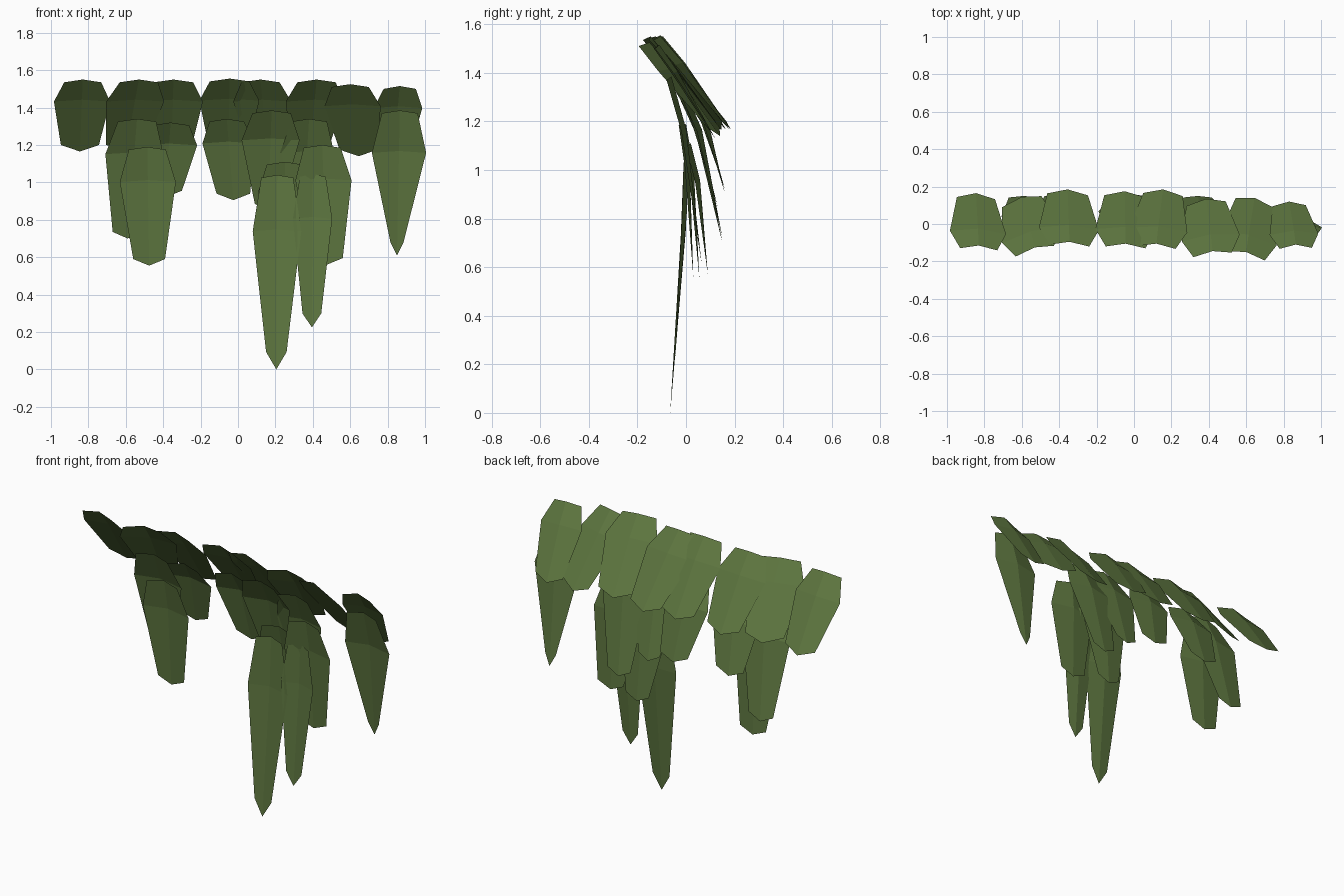
import bpy

green = bpy.data.materials.new("leaf_green")
green.diffuse_color = (0.11, 0.18, 0.05, 1)

FOLD = 0.02  # how far the centre crease bulges to the back


def leaf(name, x_top, x_tip, z_top, z_tip, half, low_half, ys, yaw=0.0):
    """Folded low-poly leaf: narrow top, wide shoulder, tapered pointed tip."""
    length = z_top - z_tip
    point = 0.035 if length < 0.7 else 0.09 * length
    y_top, y_mid, y_tip = ys
    # each row: height fraction, half width, y, drop of the edges below the centre
    rows = [(0.0, half * 0.66, y_top, -0.015),
            (0.28, half, y_mid, -0.01),
            (1.0, low_half, y_tip, point)]
    verts = []
    for t, w, y, edge in rows:
        x = x_top + (x_tip - x_top) * t
        z = z_top - length * t
        slope = (y_tip - y_mid) / (0.72 * length)
        edge_y = -slope * edge if t == 1.0 else 0.0
        fold = 0.0 if t == 1.0 else FOLD
        for side in (-1, 0, 1):
            off = side * w
            verts.append((x + off,
                          y + yaw * off + (fold if side == 0 else edge_y),
                          z + (edge if side else 0)))
    faces = []
    for r in range(2):
        for c in range(2):
            i = r * 3 + c
            faces.append((i, i + 3, i + 4, i + 1))
    mesh = bpy.data.meshes.new(name)
    mesh.from_pydata(verts, [], faces)
    mesh.materials.append(green)
    ob = bpy.data.objects.new(name, mesh)
    bpy.context.collection.objects.link(ob)


# Upper row of short, strongly tilted leaves: x top, x tip, z top, half width, y top, y tip, yaw
upper = [
    (-0.83, -0.845, 1.55, 0.150, -0.135, 0.165, -0.06),
    (-0.53, -0.60, 1.55, 0.155, -0.145, 0.145, 0.28),
    (-0.345, -0.355, 1.55, 0.160, -0.115, 0.185, -0.05),
    (-0.045, -0.05, 1.555, 0.160, -0.125, 0.175, -0.05),
    (0.12, 0.155, 1.55, 0.155, -0.125, 0.185, -0.08),
    (0.42, 0.385, 1.55, 0.155, -0.165, 0.135, 0.12),
    (0.60, 0.645, 1.525, 0.150, -0.17, 0.14, -0.25),
    (0.865, 0.83, 1.515, 0.130, -0.13, 0.12, 0.03),
]
for n, (xt, xb, zt, w, y0, y1, yaw) in enumerate(upper):
    y_mid = y0 + (y1 - y0) * 0.3
    leaf(f"upper_leaf_{n + 1}", xt, xb, zt, zt - 0.385, w, w * 0.68,
         (y0, y_mid, y1), yaw)

# Hanging leaves: x top, x tip, z top, z tip, half width, tip half width, y top, y tip
hanging = [
    (-0.54, -0.59, 1.34, 0.70, 0.155, 0.080, -0.04, 0.150),
    (-0.36, -0.39, 1.32, 0.92, 0.150, 0.090, -0.01, 0.160),
    (-0.485, -0.475, 1.19, 0.555, 0.150, 0.085, -0.02, 0.055),
    (-0.06, -0.025, 1.34, 0.905, 0.140, 0.090, 0.00, 0.160),
    (0.18, 0.16, 1.385, 0.85, 0.155, 0.070, -0.07, 0.130),
    (0.38, 0.34, 1.34, 0.72, 0.145, 0.075, -0.03, 0.150),
    (0.45, 0.475, 1.20, 0.56, 0.150, 0.085, -0.03, 0.030),
    (0.865, 0.85, 1.385, 0.61, 0.145, 0.035, -0.08, 0.065),
    (0.25, 0.26, 1.11, 0.57, 0.145, 0.075, 0.00, 0.090),
    (0.21, 0.205, 1.04, 0.00, 0.130, 0.055, -0.01, -0.065),
    (0.40, 0.395, 1.045, 0.225, 0.105, 0.050, -0.01, -0.045),
]
for n, (xt, xb, zt, zb, w, lw, y0, y1) in enumerate(hanging):
    # the upper part bends more than the straight lower part
    y_mid = y0 + (y1 - y0) * (0.42 if zb > 0.3 else 0.2)
    leaf(f"hanging_leaf_{n + 1}", xt, xb, zt, zb, w, lw, (y0, y_mid, y1))
